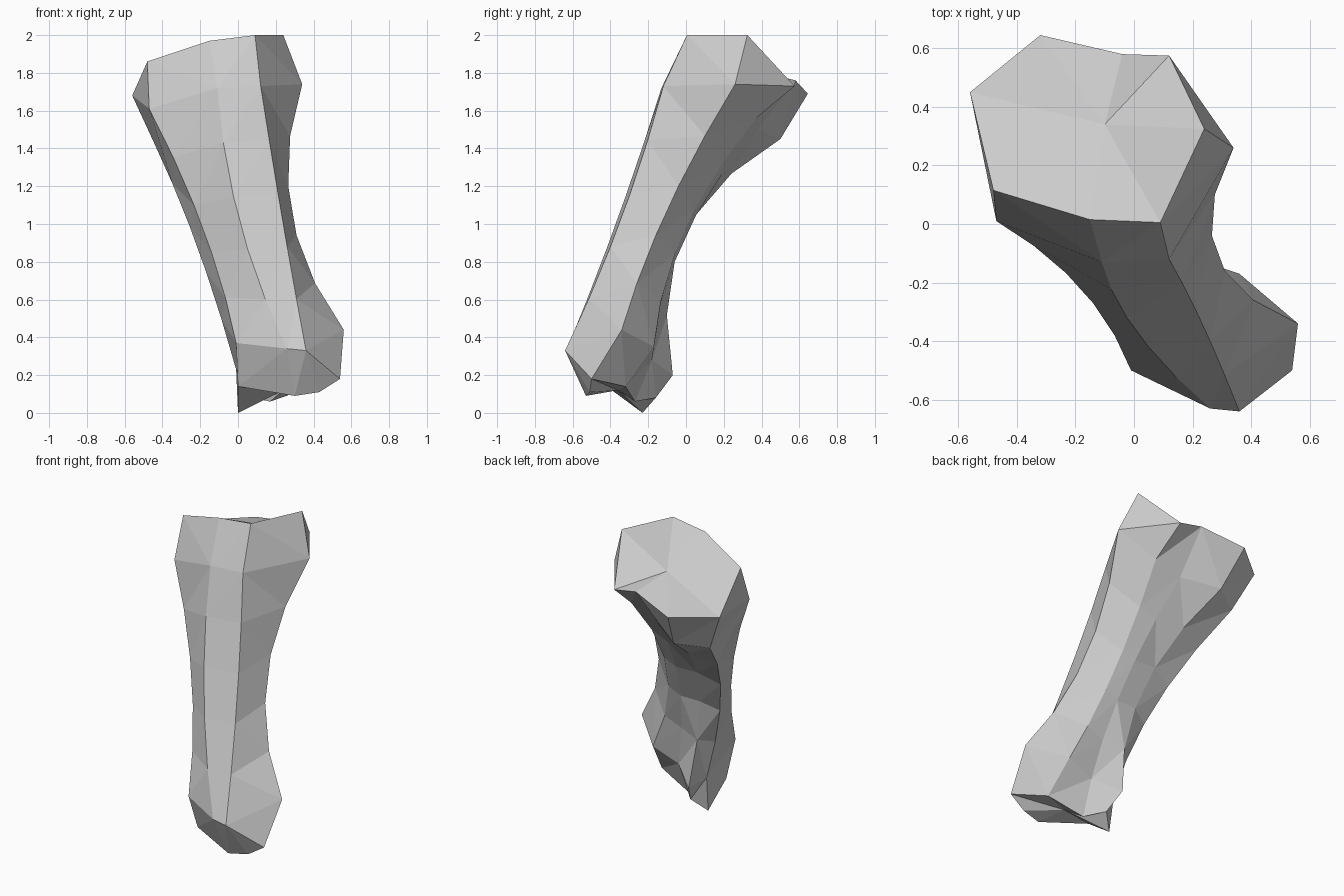
import bpy, bmesh
from mathutils import Vector

if "Cube" in bpy.data.objects:
    bpy.data.objects.remove(bpy.data.objects["Cube"])

# Key cross-sections of the bone: eight corners each, starting front right
# and running front, left, back, right.
RIM = [(.09, .005, 2), (-.15, .015, 1.97), (-.48, .115, 1.86), (-.56, .45, 1.68),
       (-.32, .645, 1.69), (-.04, .58, 1.76), (.12, .575, 1.73), (.24, .325, 2)]
FLARE = [(.12, -.12, 1.73), (-.11, -.13, 1.72), (-.47, .01, 1.61), (-.44, .38, 1.42),
         (-.26, .5, 1.45), (-.04, .38, 1.5), (.14, .37, 1.56), (.34, .26, 1.74)]
WAIST = [(.26, -.4, .88), (.05, -.42, .87), (-.14, -.27, .85), (-.17, -.11, .75),
         (-.06, -.06, .8), (.08, -.06, .8), (.17, -.06, .84), (.31, -.16, .94)]
BASE = [(.36, -.64, .33), (.26, -.63, .34), (-.01, -.5, .37), (-.01, -.2, .23),
        (.03, -.07, .2), (.18, -.18, .28), (.36, -.17, .35), (.56, -.34, .44)]
FOOT = [(.43, -.51, .11), (.30, -.53, .09), (0, -.42, .14), (0, -.23, 0),
        (.08, -.16, .08), (.17, -.27, .06), (.4, -.32, .14), (.54, -.5, .18)]
WAIST_T = 0.6


def shaft_ring(t):
    """Smooth curve through flare, waist and base for every corner."""
    w = WAIST_T
    k0 = (t - w) * (t - 1) / w
    k1 = t * (t - 1) / (w * (w - 1))
    k2 = t * (t - w) / (1 - w)
    return [Vector(a) * k0 + Vector(b) * k1 + Vector(c) * k2
            for a, b, c in zip(FLARE, WAIST, BASE)]


def cap(bm, ring, centre):
    """Close a ring with a fan around a centre point."""
    c = bm.verts.new(centre)
    for i in range(len(ring)):
        bm.faces.new((ring[i], ring[(i + 1) % len(ring)], c))


# Bone: lofted head, shaft and foot
bm = bmesh.new()
sections = [RIM] + [shaft_ring(i / 5) for i in range(6)] + [FOOT]
rings = [[bm.verts.new(p) for p in s] for s in sections]
for upper, lower in zip(rings, rings[1:]):
    for i in range(8):
        j = (i + 1) % 8
        bm.faces.new((upper[i], upper[j], lower[j], lower[i]))
cap(bm, rings[0], (-.1, .34, 1.82))
cap(bm, rings[-1], (.24, -.36, .12))
bmesh.ops.triangulate(bm, faces=bm.faces[:], quad_method='SHORT_EDGE')
bmesh.ops.recalc_face_normals(bm, faces=bm.faces[:])

mesh = bpy.data.meshes.new("finger_bone")
bm.to_mesh(mesh)
bm.free()
bpy.context.collection.objects.link(bpy.data.objects.new("finger_bone", mesh))
